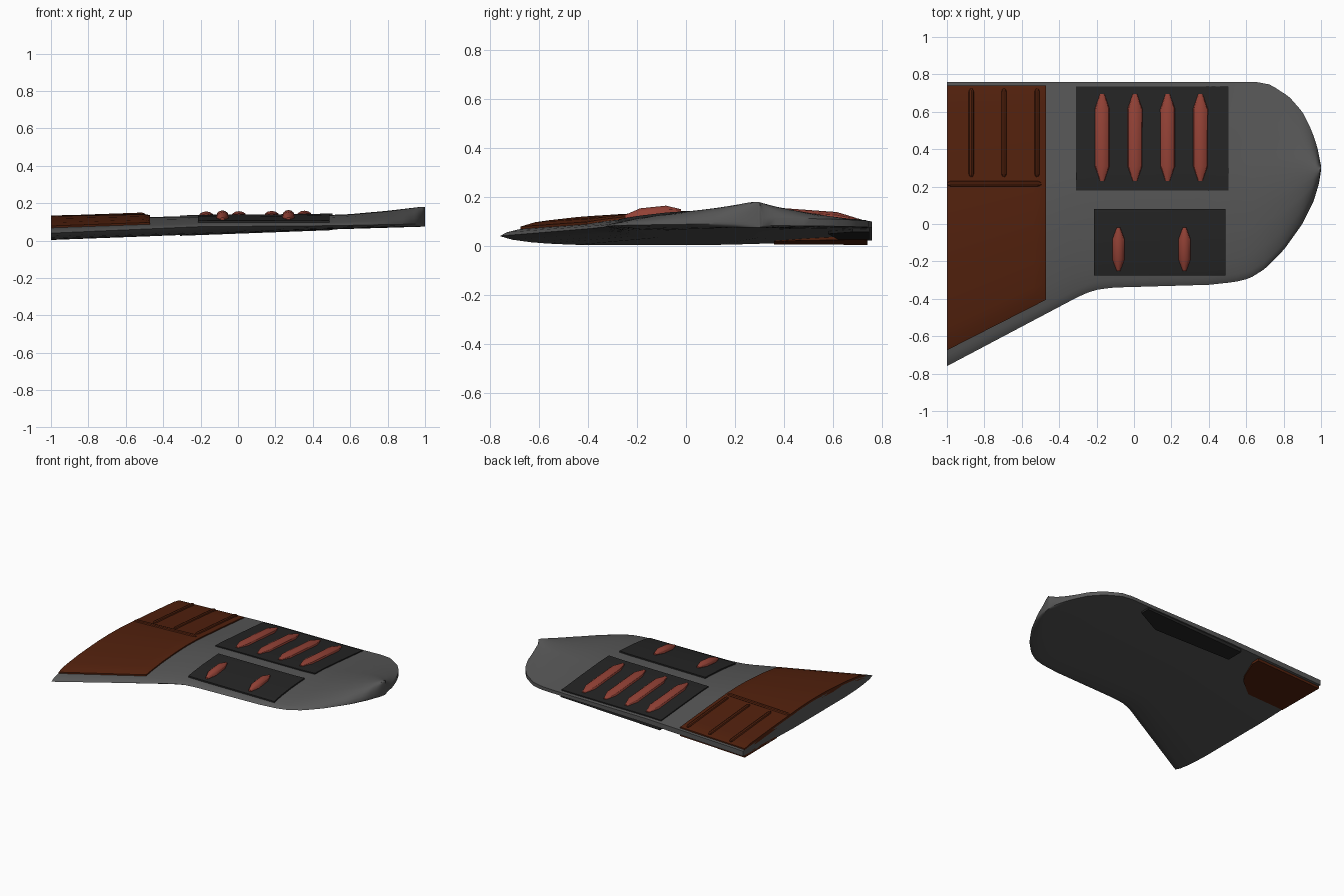
import bpy, bmesh, math
from mathutils import Vector, Matrix

if "Cube" in bpy.data.objects:
    bpy.data.objects.remove(bpy.data.objects["Cube"], do_unlink=True)


def material(name, rgb):
    m = bpy.data.materials.new(name)
    m.use_nodes = True
    m.diffuse_color = (*rgb, 1)
    m.node_tree.nodes["Principled BSDF"].inputs["Base Color"].default_value = (*rgb, 1)
    return m


GREY = material("wing grey", (0.095, 0.095, 0.095))
BLACK = material("panel black", (0.018, 0.018, 0.018))
BROWN = material("rust brown", (0.085, 0.015, 0.004))
RED = material("dull red", (0.29, 0.053, 0.036))


def curve(*pts):
    """Piecewise linear function through the points."""
    def f(x):
        if x <= pts[0][0]:
            return pts[0][1]
        for (a, p), (b, q) in zip(pts, pts[1:]):
            if x <= b:
                return p + (q - p) * (x - a) / (b - a)
        return pts[-1][1]
    return f


# Planform edges, spanwise heights and chordwise shape of the wing
front_y = curve((-1, -.76), (-.3, -.39), (-.22, -.355), (-.12, -.34), (.4, -.325), (.54, -.31),
                (.62, -.29), (.7, -.24), (.8, -.14), (.9, 0), (.96, .12), (.99, .22), (1, .29))
rear_y = curve((-1, .76), (.65, .76), (.73, .745), (.83, .68), (.9, .6), (.95, .5), (.98, .41), (1, .31))
edge_z = curve((-1, .04), (-.2, .075), (.5, .08), (1, .09))
crest_z = curve((-1, .118), (-.4, .128), (.4, .134), (.6, .142), (.8, .16), (.97, .18))
belly_z = curve((-1, .004), (.5, .06), (1, .075))
top_shape = curve((0, 0), (.02, .2), (.06, .4), (.12, .58), (.22, .8), (.35, .96), (.45, 1),
                  (.55, .95), (.75, .66), (1, .25))
low_shape = curve((0, 1), (.03, .6), (.1, .2), (.2, 0), (.6, 0), (1, .5))


def chord(x, y):
    return (y - front_y(x)) / (rear_y(x) - front_y(x))


def top_at(x, t):
    return edge_z(x) + (crest_z(x) - edge_z(x)) * top_shape(t)


def low_at(x, t):
    return belly_z(x) + (edge_z(x) - belly_z(x)) * low_shape(t)


def top_z(x, y):
    return top_at(x, chord(x, y))


def finish(name, bm, mat, angle=35):
    bmesh.ops.recalc_face_normals(bm, faces=bm.faces)
    me = bpy.data.meshes.new(name)
    bm.to_mesh(me)
    bm.free()
    ob = bpy.data.objects.new(name, me)
    bpy.context.scene.collection.objects.link(ob)
    me.materials.append(mat)
    bpy.ops.object.select_all(action="DESELECT")
    ob.select_set(True)
    bpy.context.view_layer.objects.active = ob
    bpy.ops.object.shade_smooth_by_angle(angle=math.radians(angle))
    return ob


def loft(name, rings, mat, angle=35):
    """Closed rings skinned in order, with flat end caps."""
    bm = bmesh.new()
    rows = [[bm.verts.new(p) for p in r] for r in rings]
    n = len(rows[0])
    for a, b in zip(rows, rows[1:]):
        for i in range(n):
            bm.faces.new((a[i], a[(i + 1) % n], b[(i + 1) % n], b[i]))
    bm.faces.new(rows[0])
    bm.faces.new(rows[-1])
    return finish(name, bm, mat, angle)


# Wing body, with stations packed closely towards the rounded tip
steps = [i / 24 for i in range(25)]
chord_steps = [0, .01, .02, .035] + steps[1:]
stations = [-1 + 1.6 * i / 32 for i in range(32)]
stations += [.6 + .4 * math.sin(math.pi / 2 * i / 20) for i in range(21)]
rings = []
for x in stations:
    f, r = front_y(x), rear_y(x)
    ring = [(x, f + (r - f) * t, top_at(x, t)) for t in chord_steps]
    ring += [(x, f + (r - f) * t, low_at(x, t)) for t in reversed(chord_steps[1:])]
    rings.append(ring)
loft("wing_body", rings, GREY, 40)


def panel(name, x0, x1, y0, y1, outer, inner, mat, bevel=0.0):
    """Plate between two height functions; y0 is a function of x."""
    rings = []
    for i in range(17):
        x = x0 + (x1 - x0) * i / 16
        ys = [y0(x) + (y1 - y0(x)) * t for t in steps]
        # Soft rounded border where a bevel is given
        def drop(y):
            d = min(y - y0(x), y1 - y, x1 - x)
            return .008 if bevel and d < bevel else 0
        rings.append([(x, y, outer(x, y) - drop(y)) for y in ys]
                     + [(x, y, inner(x, y)) for y in reversed(ys)])
    return loft(name, rings, mat)


def above(h):
    return lambda x, y: top_z(x, y) + h


# Root cover, with raised ribs
panel("root_cover", -1, -.47, curve((-1, -.675), (-.47, -.405)), .74,
      above(.017), above(-.015), BROWN, .01)


def spindle(name, a, b, profile, width, height, mat, sides=12):
    """Tapered rod from a to b; profile lists (position, radius factor)."""
    a, b = Vector(a), Vector(b)
    side = (b - a).normalized().cross(Vector((0, 0, 1)))
    rings = []
    for t, k in profile:
        c = a.lerp(b, t)
        angles = [2 * math.pi * i / sides for i in range(sides)]
        rings.append([c + side * (k * width * math.cos(u)) + Vector((0, 0, k * height * math.sin(u)))
                      for u in angles])
    return loft(name, rings, mat, 30)


rib_profile = ((0, .3), (.02, .8), (.04, 1), (.96, 1), (.98, .8), (1, .3))
for i, x in enumerate((-.87, -.695, -.518)):
    spindle(f"cover_rib_{i + 1}", (x, .25, top_z(x, .25) + .017), (x, .725, top_z(x, .725) + .017),
            rib_profile, .014, .012, BROWN, 8)
spindle("cover_cross_rib", (-1, .215, top_z(-1, .215) + .017), (-.495, .215, top_z(-.495, .215) + .017),
        rib_profile, .015, .012, BROWN, 8)

# Black launcher panels on the upper side
panel("rear_panel", -.31, .505, lambda x: .18, .735, above(.008), above(-.02), BLACK)
panel("front_panel", -.215, .49, lambda x: -.275, .08, above(.01), above(-.02), BLACK)

# Underside plates near the trailing edge
panel("under_cover", -1, -.47, curve((-1, .36), (-.7, .36), (-.55, .48), (-.47, .68)), .74,
      lambda x, y: low_at(x, chord(x, y)) + .01,
      lambda x, y: belly_z(x) + .002 - .006 * (y - .36), BROWN)
panel("under_panel", -.31, .505, curve((-.31, .62), (.3, .58), (.505, .68)), .75,
      lambda x, y: low_at(x, chord(x, y)) + .01,
      lambda x, y: belly_z(x) - .004, BLACK)

# Pointed red pods
for i, x in enumerate((-.17, .005, .18, .355)):
    spindle(f"rear_pod_{i + 1}", (x, .23, top_z(x, .23) + .008), (x, .695, top_z(x, .695) + .008),
            ((0, .3), (.17, 1), (.83, 1), (1, .3)), .04, .026, RED)
for i, x in enumerate((-.083, .27)):
    spindle(f"front_pod_{i + 1}", (x, -.25, top_z(x, -.25) + .014), (x, -.02, top_z(x, -.02) + .014),
            ((0, .3), (.27, 1), (.73, 1), (1, .3)), .033, .03, RED)
